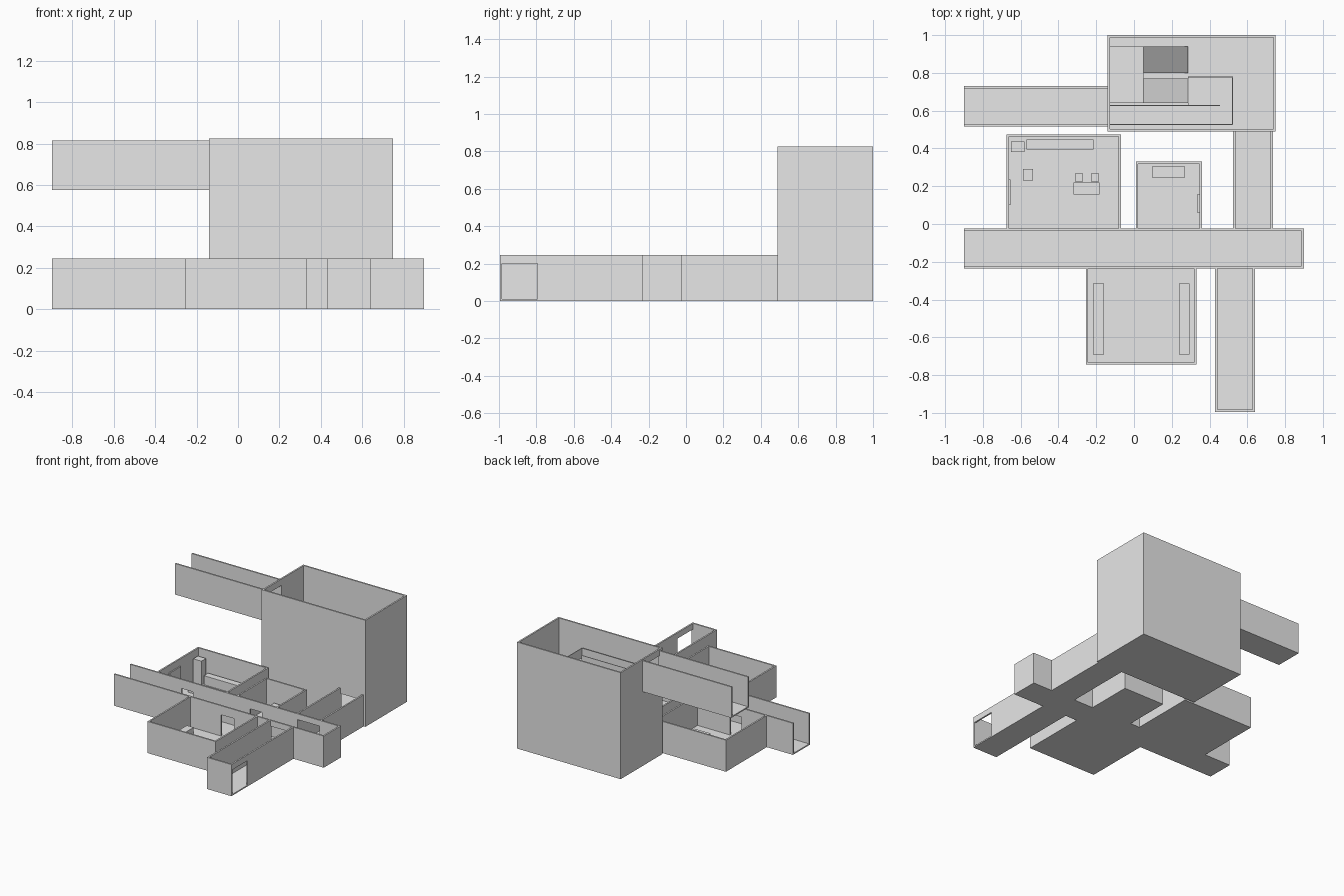
import bpy
import bmesh
from mathutils import Vector

cube = bpy.data.objects.get("Cube")
if cube:
    bpy.data.objects.remove(cube)

T = 0.012   # wall thickness
H = 0.245   # height of the low rooms
DOOR = 0.175
WIDE = 0.2

grey = bpy.data.materials.new("plain grey")
grey.use_nodes = True
grey.diffuse_color = (0.8, 0.8, 0.8, 1)
grey.node_tree.nodes["Principled BSDF"].inputs["Base Color"].default_value = (0.8, 0.8, 0.8, 1)


def add_box(bm, x0, x1, y0, y1, z0, z1):
    verts = bmesh.ops.create_cube(bm, size=1)["verts"]
    lo, hi = Vector((x0, y0, z0)), Vector((x1, y1, z1))
    for v in verts:
        v.co = lo + Vector((v.co[i] + 0.5) * (hi - lo)[i] for i in range(3))
    return verts


def finish(name, bm):
    mesh = bpy.data.meshes.new(name)
    bm.to_mesh(mesh)
    bm.free()
    mesh.materials.append(grey)
    obj = bpy.data.objects.new(name, mesh)
    bpy.context.collection.objects.link(obj)


def block(name, *size):
    bm = bmesh.new()
    add_box(bm, *size)
    finish(name, bm)


def wall(bm, axis, across, a, b, z0, z1, openings):
    """Wall along one axis, split into piers and lintels around its openings."""
    def piece(p, q, low, high):
        if q - p > 0.001:
            span, depth = (p, q), (across, across + T)
            add_box(bm, *(span + depth if axis == "x" else depth + span), low, high)
    start = a
    for p, q, top in openings:
        piece(start, p, z0, z1)
        piece(p, q, top, z1)
        start = q
    piece(start, b, z0, z1)


def room(name, x0, x1, y0, y1, z0, z1, sides, **openings):
    """Open-topped room; sides lists the walls that exist."""
    bm = bmesh.new()
    add_box(bm, x0, x1, y0, y1, z0, z0 + 0.01)
    walls = {"front": ("x", y0, x0, x1), "back": ("x", y1 - T, x0, x1),
             "right": ("y", x0, y0, y1), "left": ("y", x1 - T, y0, y1)}
    for side in sides.split():
        axis, across, a, b = walls[side]
        wall(bm, axis, across, a, b, z0 + 0.01, z1, openings.get(side, []))
    finish(name, bm)


# Ground-floor corridors and rooms
room("main_corridor", -0.9, 0.9, -0.235, -0.025, 0, H, "front back left",
     front=[(0.02, 0.13, DOOR), (0.442, 0.628, WIDE)],
     back=[(-0.46, -0.36, DOOR), (0.13, 0.23, DOOR), (0.537, 0.723, WIDE)])
room("rear_right_room", -0.675, -0.07, -0.025, 0.475, 0, H, "back right left")
room("rear_middle_room", 0.01, 0.36, -0.025, 0.33, 0, H, "back right left")
room("rear_corridor", 0.525, 0.735, -0.025, 0.49, 0, H, "right left")
room("front_room", -0.255, 0.33, -0.745, -0.235, 0, H, "front right left")
room("front_corridor", 0.43, 0.64, -0.995, -0.235, 0, H, "front right left",
     left=[(-0.983, -0.795, WIDE)])

# Tall stair hall and the raised corridor leaving it
bm = bmesh.new()
add_box(bm, -0.14, 0.75, 0.49, 1, 0, 0.01)
wall(bm, "x", 0.49, -0.14, 0.75, 0.01, 0.825, [(0.537, 0.723, WIDE)])
wall(bm, "x", 1 - T, -0.14, 0.75, 0.01, 0.825, [])
wall(bm, "y", 0.75 - T, 0.49, 1, 0.01, 0.825, [])
wall(bm, "y", -0.14, 0.49, 1, 0.01, 0.585, [])
wall(bm, "y", -0.14, 0.49, 1, 0.585, 0.825, [(0.527, 0.718, 0.775)])
finish("stair_hall", bm)
room("raised_corridor", -0.9, -0.14, 0.515, 0.73, 0.575, 0.815, "front back")


# Switchback ramps: sheared slabs between the landings
def ramp(name, y0, y1, z_right, z_left):
    bm = bmesh.new()
    x0, x1 = 0.05, 0.285
    for v in add_box(bm, x0, x1, y0, y1, -0.012, 0):
        t = (v.co.x - x0) / (x1 - x0)
        v.co.z += z_right + (z_left - z_right) * t
    finish(name, bm)


ramp("lower_ramp", 0.8, 0.94, 0.295, 0.022)
ramp("upper_ramp", 0.64, 0.77, 0.295, 0.585)
block("middle_landing", -0.128, 0.05, 0.64, 0.94, 0.283, 0.295)
block("top_landing", 0.285, 0.525, 0.625, 0.78, 0.573, 0.585)
block("walkway", -0.14, 0.525, 0.525, 0.625, 0.573, 0.585)

# Walkway rails
R = 0.005
for name, size in {
    "front_rail": (-0.128, 0.525, 0.525, 0.525 + R),
    "inner_rail": (-0.128, 0.455, 0.625, 0.625 + R),
    "end_rail": (0.525 - R, 0.525, 0.525, 0.78),
    "landing_rail": (0.285, 0.525, 0.78 - R, 0.78),
}.items():
    block(name, *size, 0.585, 0.66)

# Furniture standing on the floors: footprint and top height
for name, size, top in [
    ("cupboard", (-0.65, -0.58, 0.38, 0.437), 0.195),
    ("long_counter", (-0.57, -0.215, 0.395, 0.447), 0.08),
    ("small_stand", (-0.588, -0.535, 0.23, 0.29), 0.05),
    ("table", (-0.32, -0.183, 0.155, 0.22), 0.08),
    ("right_stool", (-0.313, -0.27, 0.225, 0.268), 0.05),
    ("left_stool", (-0.228, -0.185, 0.225, 0.268), 0.05),
    ("middle_room_desk", (0.095, 0.27, 0.245, 0.305), 0.08),
    ("right_bench", (-0.217, -0.16, -0.69, -0.315), 0.06),
    ("left_bench", (0.238, 0.293, -0.69, -0.315), 0.06),
]:
    block(name, *size, 0.01, top)

# Wall panels
block("right_wall_panel", -0.663, -0.654, 0.1, 0.235, 0.09, 0.19)
block("middle_room_panel", 0.334, 0.348, 0.06, 0.157, 0.09, 0.19)
